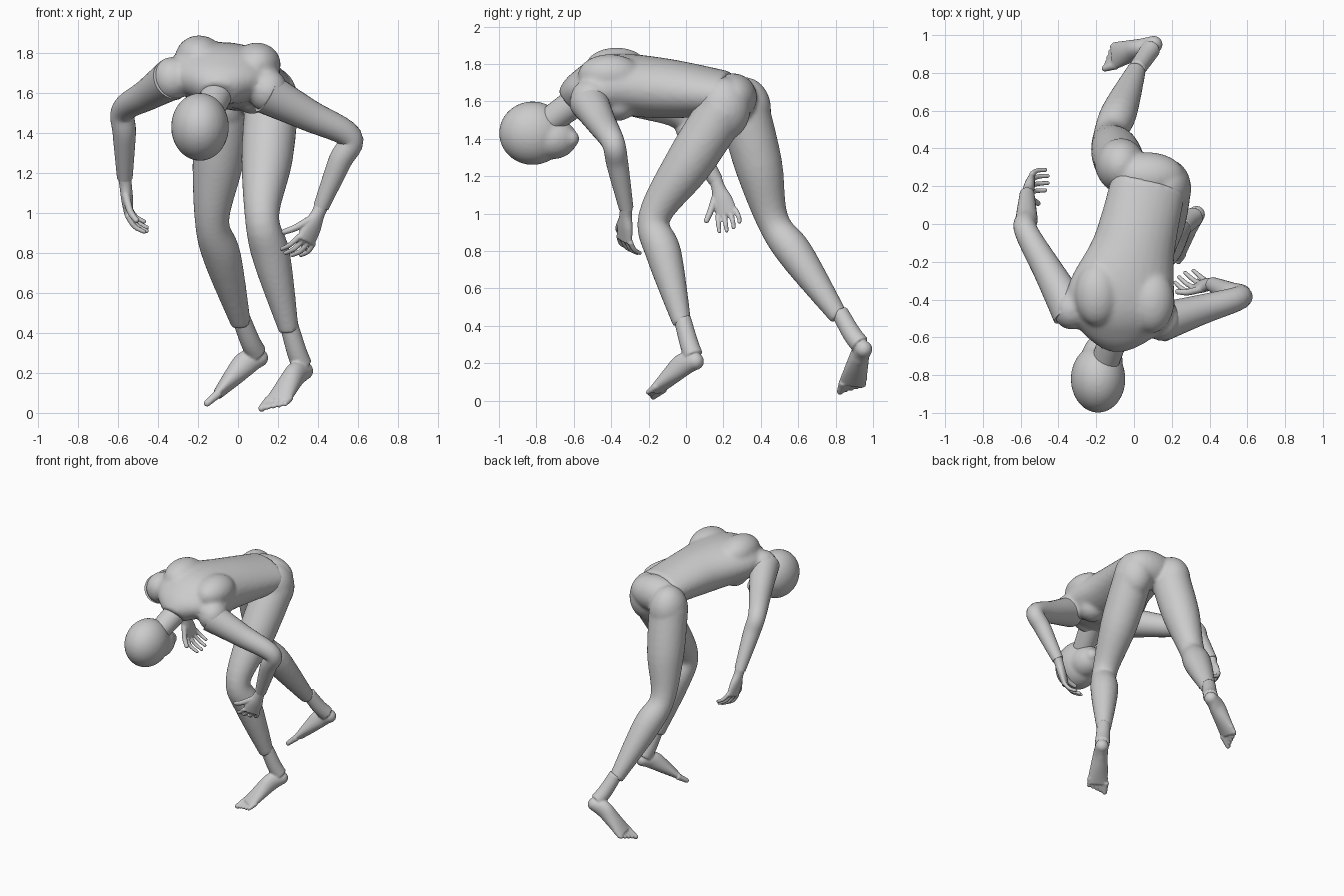
import bpy, bmesh, math
from mathutils import Vector, Matrix

cube = bpy.data.objects.get("Cube")
if cube:
    bpy.data.objects.remove(cube, do_unlink=True)

# One plain grey for the whole figure
grey = bpy.data.materials.new("plain grey")
grey.use_nodes = True
COLOUR = (.6, .6, .6, 1)
grey.diffuse_color = COLOUR
for node in grey.node_tree.nodes:
    if node.type == 'BSDF_PRINCIPLED':
        node.inputs["Base Color"].default_value = COLOUR


def spline(rows, steps):
    """Smoothly interpolate rows of numbers."""
    out = []
    for i in range(len(rows) - 1):
        before, start = rows[max(i - 1, 0)], rows[i]
        end, after = rows[i + 1], rows[min(i + 2, len(rows) - 1)]
        for k in range(steps):
            t = k / steps
            out.append([b + t / 2 * (c - a + t * (2 * a - 5 * b + 4 * c - d + t * (3 * (b - c) + d - a)))
                        for a, b, c, d in zip(before, start, end, after)])
    out.append(rows[-1])
    return out


def tube(bm, points, widths, depths=None, across=(0, 1, 0), steps=6, sides=28):
    """Loft ellipses of the given half widths and depths through the points."""
    rows = [(*p, w, d) for p, w, d in zip(points, widths, depths or widths)]
    path = spline(rows, steps)
    rings = []
    for i, (x, y, z, width, depth) in enumerate(path):
        before, after = path[max(i - 1, 0)], path[min(i + 1, len(path) - 1)]
        along = (Vector(after[:3]) - Vector(before[:3])).normalized()
        u = Vector(across)
        u = (u - along * u.dot(along)).normalized()
        v = along.cross(u)
        angles = [math.tau * k / sides for k in range(sides)]
        rings.append([bm.verts.new(Vector((x, y, z)) + u * width * math.cos(a) + v * depth * math.sin(a))
                      for a in angles])
    for r, s in zip(rings, rings[1:]):
        for k in range(sides):
            n = (k + 1) % sides
            bm.faces.new((r[k], r[n], s[n], s[k]))
    bm.faces.new(rings[0][::-1])
    bm.faces.new(rings[-1])


def ball(bm, centre, size):
    """Add an ellipsoid with the given half sizes."""
    matrix = Matrix.Translation(centre) @ Matrix.Diagonal((*size, 1))
    bmesh.ops.create_uvsphere(bm, u_segments=28, v_segments=18, radius=1, matrix=matrix)


def limb(bm, root, joint, tip, radii):
    """Add an arm or leg; radii run root, upper middle, joint, lower bulge, tip."""
    root, joint, tip = map(Vector, (root, joint, tip))
    tube(bm, [root, root.lerp(joint, .5), joint, joint.lerp(tip, .35), tip], radii)


def digit(bm, points, radius, across):
    """Add a finger or toe with a round tip."""
    radii = [radius * (1 - i / 8) for i in range(len(points))]
    tube(bm, points, radii, across=across, steps=4, sides=12)
    ball(bm, points[-1], [radii[-1]] * 3)


def finish(name, bm, voxel=None, smooth=4):
    """Make an object; a voxel size fuses overlapping masses."""
    bmesh.ops.recalc_face_normals(bm, faces=bm.faces)
    mesh = bpy.data.meshes.new(name)
    bm.to_mesh(mesh)
    bm.free()
    mesh.materials.append(grey)
    obj = bpy.data.objects.new(name, mesh)
    bpy.context.collection.objects.link(obj)
    if voxel:
        fuse = obj.modifiers.new("fuse", 'REMESH')
        fuse.mode = 'VOXEL'
        fuse.voxel_size = voxel
        fuse.use_smooth_shade = True
        soften = obj.modifiers.new("soften", 'SMOOTH')
        soften.iterations = smooth
    else:
        bpy.ops.object.select_all(action='DESELECT')
        obj.select_set(True)
        bpy.context.view_layer.objects.active = obj
        bpy.ops.object.shade_smooth_by_angle(angle=math.radians(50))


# Head: skull, face and chin
bm = bmesh.new()
ball(bm, (-.19, -.82, 1.43), (.145, .18, .17))
ball(bm, (-.17, -.72, 1.4), (.11, .14, .11))
ball(bm, (-.14, -.62, 1.4), (.05, .05, .05))
finish("head", bm, .011, 7)

# Neck
bm = bmesh.new()
tube(bm, [(-.16, -.75, 1.48), (-.08, -.52, 1.65)], [.073, .08], across=(1, 0, 0))
finish("neck", bm)

# Torso: lofted trunk, then paired shoulders, shoulder blades and chest
bm = bmesh.new()
spine = [(-.1, -.63, 1.59), (-.09, -.55, 1.65), (-.07, -.4, 1.69), (0, -.12, 1.67), (.08, .22, 1.64)]
tube(bm, spine, [.09, .22, .29, .22, .2], [.08, .12, .16, .16, .12], across=(-1, .2, .1))
shoulder_line = Vector((.24, -.03, -.03))
for side in (-1, 1):
    offset = shoulder_line * side
    ball(bm, Vector((-.09, -.48, 1.64)) + offset, (.1, .11, .11))
    ball(bm, Vector((-.05, -.39, 1.76)) + offset * .6, (.12, .17, .11))
    ball(bm, Vector((-.05, -.35, 1.6)) + offset * .5, (.1, .1, .09))
finish("torso", bm, .014, 7)

# Hips, buttocks and legs fused into one part
bm = bmesh.new()
ball(bm, (.07, .25, 1.62), (.2, .13, .13))
LEGS = [((.17, .2, 1.56), (.12, -.17, .98), (.255, -.02, .41)),
        ((-.07, .31, 1.56), (-.13, .465, .96), (.015, .82, .445))]
for hip, knee, ankle in LEGS:
    ball(bm, hip, (.13, .145, .17))
    limb(bm, hip, knee, ankle, [.135, .128, .086, .095, .05])
finish("hips_and_legs", bm, .013)

# Arms, running from inside the shoulders to the wrists
ARMS = {"left_arm": ((.14, -.52, 1.6), (.56, -.39, 1.38), (.415, -.32, 1.03)),
        "right_arm": ((-.33, -.47, 1.67), (-.57, -.04, 1.515), (-.566, .16, 1.175))}
for name, joints in ARMS.items():
    bm = bmesh.new()
    limb(bm, *joints, [.105, .08, .062, .058, .039])
    finish(name, bm)


# Hands: palm, four curled fingers and a thumb
def hand(name, wrist, down, across, side):
    wrist, down, across = Vector(wrist), Vector(down).normalized(), Vector(across)
    across = (across - down * across.dot(down)).normalized()
    inward = across.cross(down) * side
    bm = bmesh.new()
    tube(bm, [wrist - down * .01, wrist + down * .04, wrist + down * .11, wrist + down * .19],
         [.036, .037, .054, .058], [.034, .031, .029, .021], across)
    for spread, size in zip((-.05, -.017, .017, .05), (.95, 1.05, 1, .8)):
        knuckle = wrist + down * .18 + across * spread
        middle = knuckle + (down * .06 + inward * .03 + across * spread / 5) * size
        tip = middle + (down * .035 + inward * .05) * size
        digit(bm, (knuckle, middle, tip), .015, across)
    thumb = [wrist + down * d - across * a + inward * i
             for d, a, i in ((.08, .03, 0), (.15, .08, .02), (.19, .11, .05))]
    digit(bm, thumb, .02, inward)
    finish(name, bm, .006, 2)


hand("left_hand", ARMS["left_arm"][-1], (-.4, -.05, -.9), (.7, .6, -.3), 1)
hand("right_hand", ARMS["right_arm"][-1], (.1, .3, -.9), (.1, .9, .4), -1)


# Feet: ankle, arched body from heel to ball, five toes
def foot(name, ankle, heel, front, across):
    ankle, heel, front, across = map(Vector, (ankle, heel, front, across))
    across.normalize()
    forward = (front - heel).normalized()
    up = Vector((0, 0, 1))
    bm = bmesh.new()
    tube(bm, [ankle + up * .03, ankle.lerp(heel, .5), ankle.lerp(heel, .85)], [.046, .05, .052], across=across)
    body = [heel, heel.lerp(front, .3) + up * .03, heel.lerp(front, .6) + up * .02, front]
    tube(bm, body, [.046, .05, .06, .074], [.046, .062, .05, .025], across)
    ball(bm, heel, [.046] * 3)
    for i in range(5):
        root = front + across * (i - 2) * .029
        length = .05 - i * .005
        digit(bm, (root - forward * .03, root, root + forward * length), .018 if i else .024, across)
    finish(name, bm, .007)


foot("left_foot", LEGS[0][-1], (.33, .05, .21), (.195, -.16, .055), (.9, -.35, .1))
foot("right_foot", LEGS[1][-1], (.105, .95, .275), (-.105, .89, .09), (.2, .9, .15))
